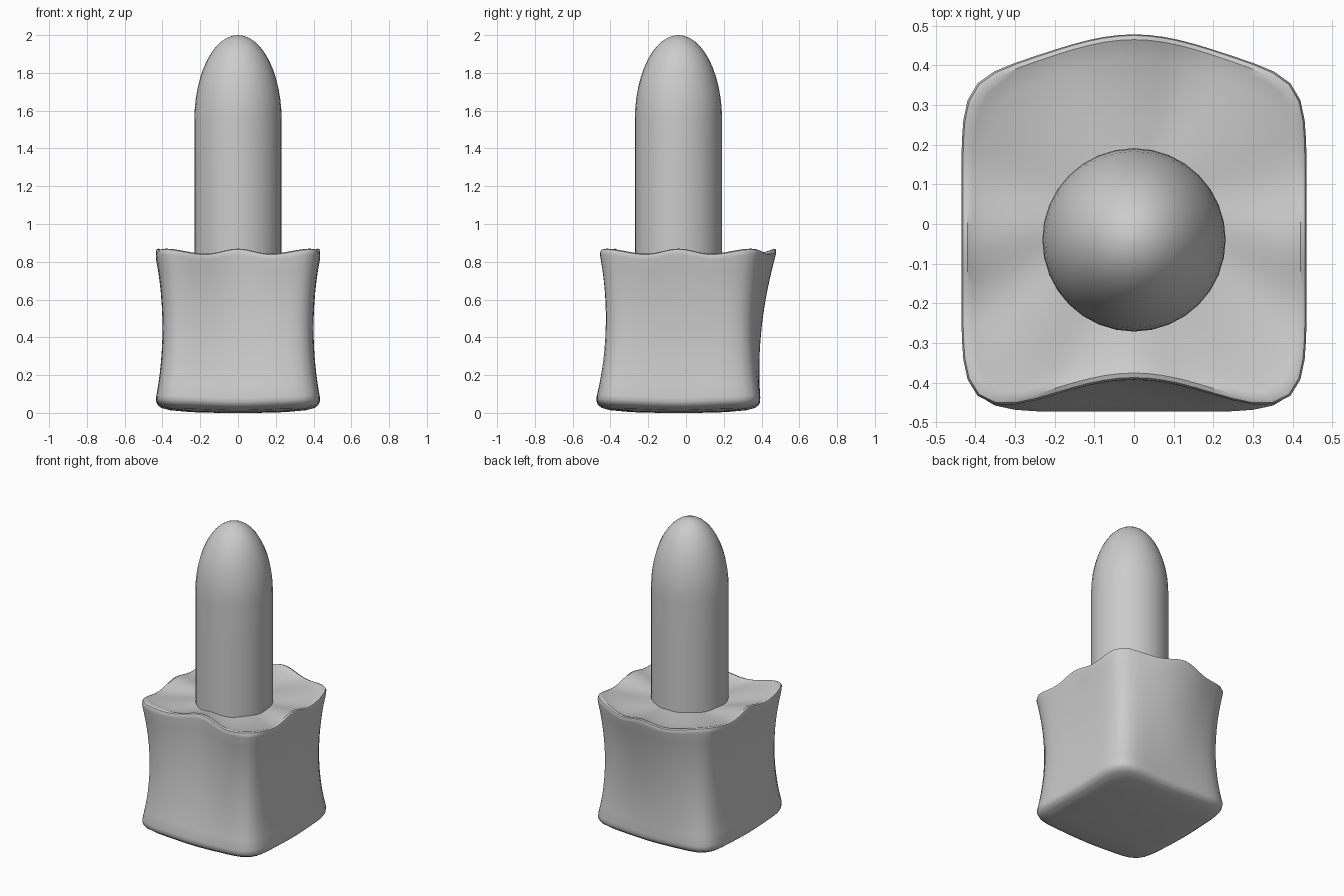
import bpy, bmesh
from math import cos, sin, pi, atan2, sqrt

if "Cube" in bpy.data.objects:
    bpy.data.objects.remove(bpy.data.objects["Cube"])

CY = -0.04  # shared axis of the bottle and cap


def loft(name, rings, angle):
    """Skin a list of point rings and close both ends with fans."""
    bm = bmesh.new()
    loops = [[bm.verts.new(p) for p in ring] for ring in rings]
    n = len(loops[0])
    for a, b in zip(loops, loops[1:]):
        for i in range(n):
            j = (i + 1) % n
            bm.faces.new((a[i], a[j], b[j], b[i]))
    for loop in (loops[0], loops[-1]):
        z = sum(v.co.z for v in loop) / n
        c = bm.verts.new((0, CY, z))
        for i in range(n):
            bm.faces.new((loop[i], loop[(i + 1) % n], c))
    bmesh.ops.recalc_face_normals(bm, faces=bm.faces)
    mesh = bpy.data.meshes.new(name)
    bm.to_mesh(mesh)
    bm.free()
    ob = bpy.data.objects.new(name, mesh)
    bpy.context.collection.objects.link(ob)
    bpy.context.view_layer.objects.active = ob
    ob.select_set(True)
    bpy.ops.object.shade_smooth_by_angle(angle=angle)
    ob.select_set(False)
    return ob


def bottle_ring(w, z, n=72):
    """Rounded square whose middle leans back and whose rims ripple."""
    t = min(max((z - 0.08) / 0.78, 0), 1)
    ring = []
    for i in range(n):
        a = 2 * pi * i / n
        c, s = cos(a), sin(a)
        r = w / (abs(c) ** 7 + abs(s) ** 7) ** (1 / 7)
        x, y = r * c, r * s
        bump = cos(pi / 2 * min(abs(x) / 0.42, 1)) ** 2
        fade = (w / 0.435) ** 2
        ripple = 0.015 * t ** 4 * cos(8 * a) * fade
        lift = 0.012 * (1 - t) ** 4 * (1 - cos(4 * a)) / 2 * fade
        ring.append((x, y + CY + 0.085 * t * bump, z + ripple + lift))
    return ring


# Bottle: crowned base, pinched walls, rolled rim, shallow dished top
profile = [(0.1, 0.0), (0.25, 0.004), (0.36, 0.014), (0.405, 0.026), (0.426, 0.042), (0.433, 0.06)]
for k in range(13):
    z = 0.08 + 0.745 * k / 12
    profile.append((0.40 + 0.034 * ((z - 0.45) / 0.375) ** 2, z))
profile += [(0.435, 0.84), (0.431, 0.852), (0.420, 0.856), (0.405, 0.85),
            (0.37, 0.841), (0.30, 0.832), (0.22, 0.825), (0.1, 0.822)]
loft("bottle", [bottle_ring(w, z) for w, z in profile], 0.7)

# Cap: straight barrel with an elliptical dome
R, Z0, H = 0.231, 1.55, 0.45
cap = [(R, 0.78), (R, 1.0), (R, 1.3)]
cap += [(R * cos(k * pi / 24), Z0 + H * sin(k * pi / 24)) for k in range(12)]
cap.append((0.004, 2.0))
loft("cap", [[(r * cos(2 * pi * i / 32), CY + r * sin(2 * pi * i / 32), z)
              for i in range(32)] for r, z in cap], 0.6)
